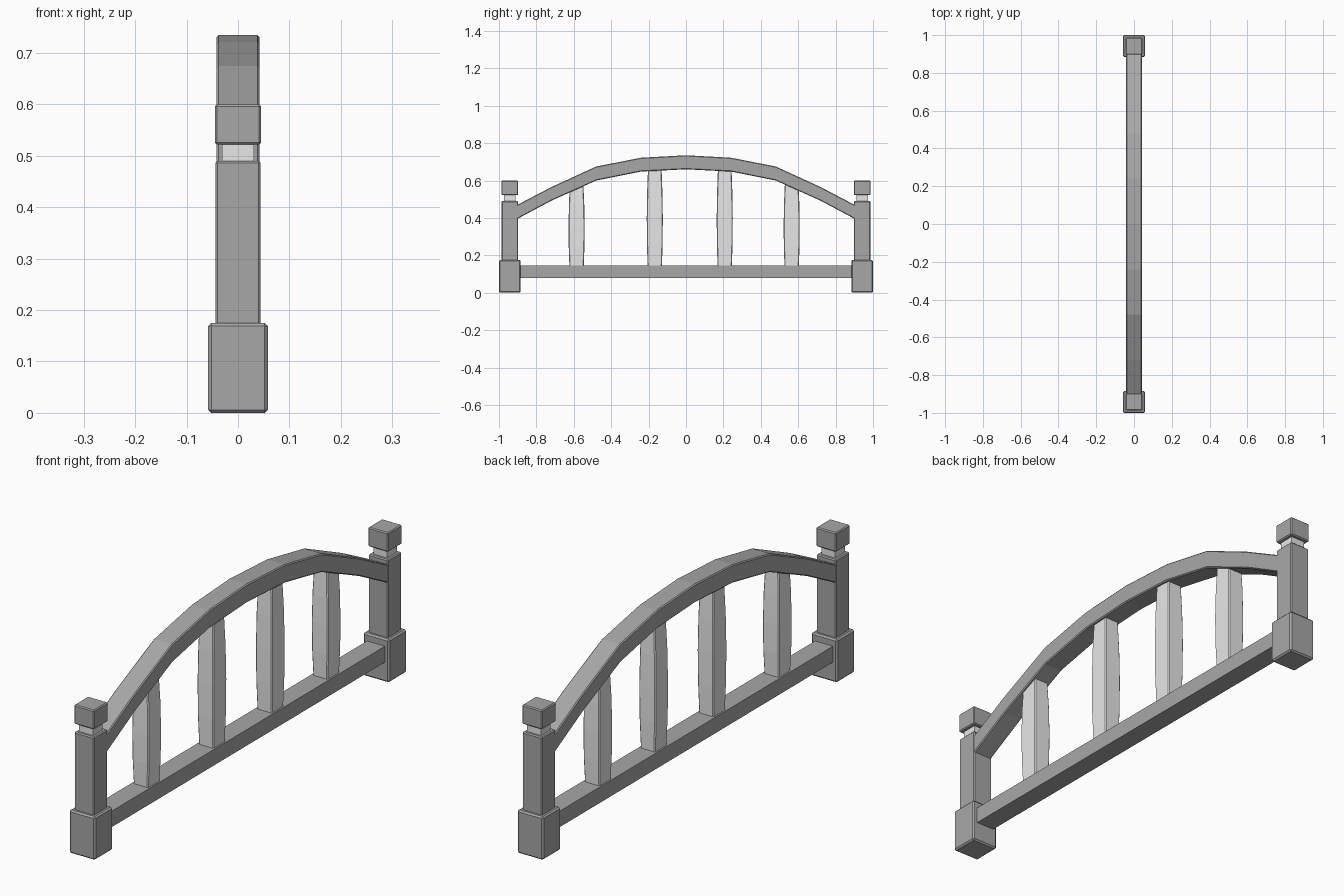
import bpy
import bmesh

cube = bpy.data.objects.get("Cube")
if cube:
    bpy.data.objects.remove(cube, do_unlink=True)


def material(name, v):
    m = bpy.data.materials.new(name)
    m.use_nodes = True
    m.diffuse_color = (v, v, v, 1)
    m.node_tree.nodes["Principled BSDF"].inputs["Base Color"].default_value = (v, v, v, 1)
    return m


DARK = material("dark grey", 0.39)
LIGHT = material("light grey", 0.8)


def loft(name, rings, mat, bevel=0.0):
    """Closed solid through a list of four-cornered rings."""
    bm = bmesh.new()
    loops = [[bm.verts.new(p) for p in ring] for ring in rings]
    for a, b in zip(loops, loops[1:]):
        for i in range(4):
            j = (i + 1) % 4
            bm.faces.new((a[i], a[j], b[j], b[i]))
    bm.faces.new(loops[0][::-1])
    bm.faces.new(loops[-1])
    bmesh.ops.recalc_face_normals(bm, faces=bm.faces)
    mesh = bpy.data.meshes.new(name)
    bm.to_mesh(mesh)
    bm.free()
    mesh.materials.append(mat)
    obj = bpy.data.objects.new(name, mesh)
    bpy.context.collection.objects.link(obj)
    if bevel:
        mod = obj.modifiers.new("Bevel", "BEVEL")
        mod.width = bevel
        mod.segments = 1
        mod.limit_method = 'ANGLE'
        mod.angle_limit = 0.8
    return obj


def square(y, z, hx, hy):
    return [(-hx, y - hy, z), (hx, y - hy, z), (hx, y + hy, z), (-hx, y + hy, z)]


def block(name, y, z0, z1, half, mat, bevel):
    return loft(name, [square(y, z, half, half) for z in (z0, z1)], mat, bevel)


def section(y, bottom, top, hx):
    return [(-hx, y, bottom), (hx, y, bottom), (hx, y, top), (-hx, y, top)]


# End posts: foot, shaft, neck and cap
for side, y in (("front", -0.942), ("back", 0.942)):
    block(side + "_post_foot", y, 0, 0.175, 0.058, DARK, 0.006)
    block(side + "_post_shaft", y, 0.16, 0.49, 0.044, DARK, 0.004)
    block(side + "_post_neck", y, 0.48, 0.53, 0.031, LIGHT, 0)
    block(side + "_post_cap", y, 0.522, 0.6, 0.045, DARK, 0.004)

# Straight lower rail
loft("lower_rail", [section(y, 0.08, 0.145, 0.04) for y in (-0.93, 0.93)], DARK)

# Arched handrail, mirrored about the middle
half_arch = [(0.93, 0.38, 0.455), (0.72, 0.492, 0.565), (0.48, 0.6, 0.675), (0.24, 0.648, 0.722)]
arch = [(-y, b, t) for y, b, t in half_arch] + [(0, 0.66, 0.735)] + half_arch[::-1]
loft("arched_handrail", [section(y, b, t, 0.042) for y, b, t in arch], DARK, 0.004)

# Slightly bulging balusters reaching into the handrail
for n, (y, top) in enumerate([(-0.585, 0.585), (-0.167, 0.67), (0.207, 0.67), (0.565, 0.595)]):
    profile = [(0, 0.038), (0.25, 0.042), (0.5, 0.043), (0.75, 0.041), (1, 0.036)]
    rings = [square(y, 0.13 + f * (top - 0.13), w * 0.86, w) for f, w in profile]
    loft("baluster_%d" % (n + 1), rings, LIGHT, 0.004)
